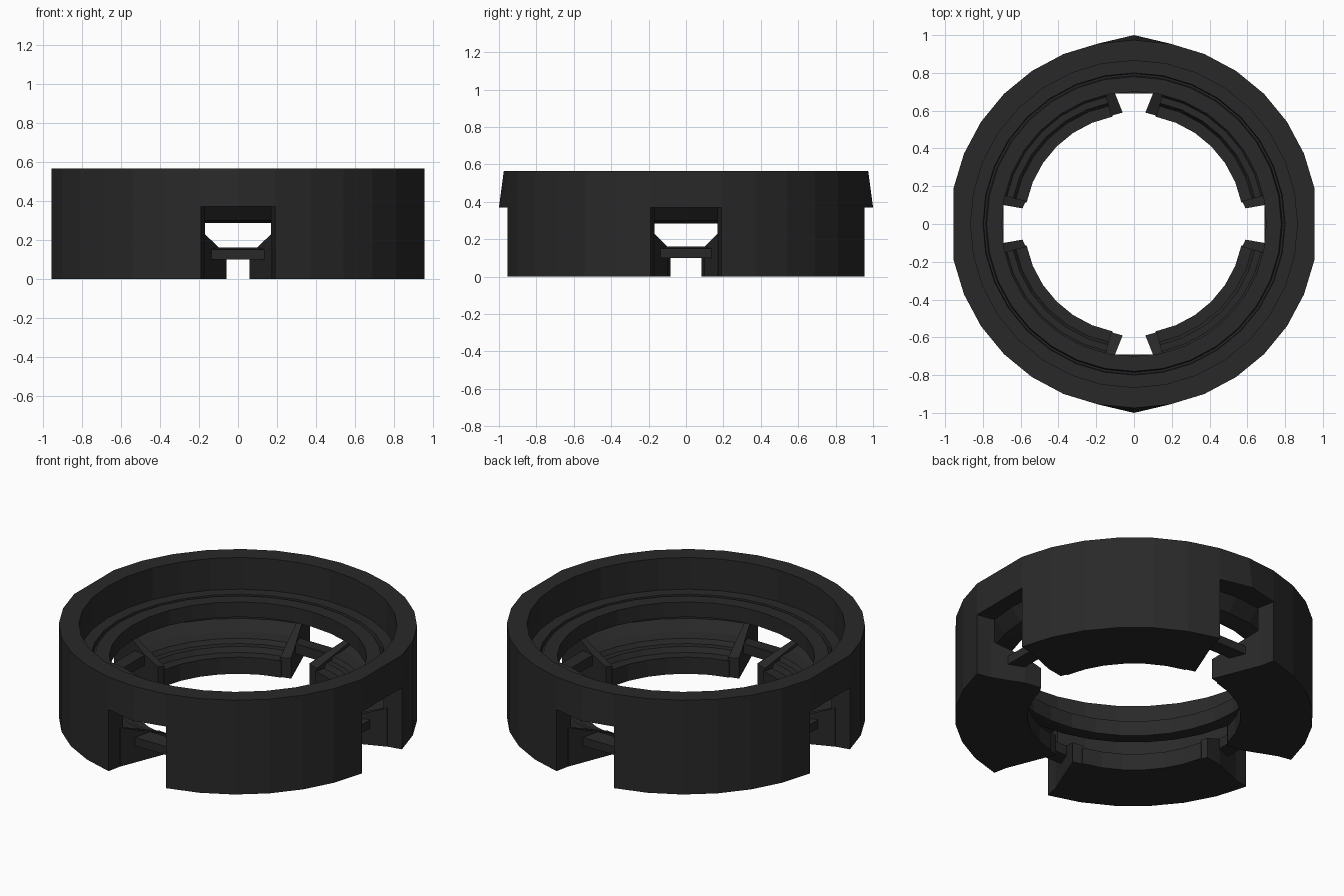
import bpy, bmesh, math

if "Cube" in bpy.data.objects:
    bpy.data.objects.remove(bpy.data.objects["Cube"])

N = 32
STEP = 2 * math.pi / N          # 11.25 degrees per facet

mat = bpy.data.materials.new("dark_plastic")
mat.diffuse_color = (0.022, 0.022, 0.022, 1)
mat.use_nodes = True
mat.node_tree.nodes["Principled BSDF"].inputs["Base Color"].default_value = mat.diffuse_color


def finish(name, bm):
    bmesh.ops.recalc_face_normals(bm, faces=bm.faces)
    me = bpy.data.meshes.new(name)
    bm.to_mesh(me)
    bm.free()
    me.materials.append(mat)
    ob = bpy.data.objects.new(name, me)
    bpy.context.collection.objects.link(ob)
    return ob


def sweep(name, profile, first, count, tweak=None):
    """Sweep a closed (r, z) profile over `count` facets, starting at facet `first`."""
    bm = bmesh.new()
    full = count == N
    rows = []
    for i in range(count if full else count + 1):
        k = first + i
        a = k * STEP
        row = []
        for j, (r, z) in enumerate(profile):
            if tweak:
                r = tweak(k, j, r)
            row.append(bm.verts.new((r * math.cos(a), r * math.sin(a), z)))
        rows.append(row)
    m = len(profile)
    for i in range(count):
        a, b = rows[i], rows[(i + 1) % len(rows)]
        for j in range(m):
            bm.faces.new((a[j], b[j], b[(j + 1) % m], a[(j + 1) % m]))
    if not full:
        bm.faces.new(rows[0])
        bm.faces.new(rows[-1])
    return finish(name, bm)


def prism(name, plan, top, bottom, turn):
    """Extrude a plan of (radius, sideways) points; turn is in quarter turns."""
    bm = bmesh.new()
    c, s = round(math.cos(turn * math.pi / 2)), round(math.sin(turn * math.pi / 2))
    lo, hi = [], []
    for r, t in plan:
        x, y = r * c - t * s, r * s + t * c
        lo.append(bm.verts.new((x, y, bottom)))
        hi.append(bm.verts.new((x, y, top(r))))
    bm.faces.new(lo)
    bm.faces.new(hi)
    for i in range(len(plan)):
        j = (i + 1) % len(plan)
        bm.faces.new((lo[i], lo[j], hi[j], hi[i]))
    return finish(name, bm)


# Continuous upper rim with inner shelf; flattened in x, pulled out in y over the windows
upper = [(0.974, 0.37), (0.974, 0.565), (0.865, 0.565), (0.865, 0.375),
         (0.80, 0.375), (0.796, 0.35), (0.786, 0.35), (0.78, 0.375),
         (0.70, 0.375), (0.70, 0.285), (0.73, 0.285), (0.80, 0.30), (0.865, 0.37)]


def rim_tweak(k, j, r):
    if j < 2 and k in (0, 16):
        return 0.955
    if j == 0 and k in (8, 24):
        return 1.0
    return r


sweep("upper_rim", upper, 0, N, rim_tweak)

# Four lower wall blocks with terraced inner floor
block = [(0.974, 0.0), (0.974, 0.37), (0.865, 0.37), (0.865, 0.20),
         (0.77, 0.165), (0.705, 0.155), (0.69, 0.13), (0.655, 0.13),
         (0.64, 0.10), (0.58, 0.10), (0.58, 0.0)]
for q in range(4):
    sweep(f"lower_block_{q + 1}", block, q * 8 + 1, 6)

# Slanted ribs closing the block ends, and a bridge across each window
for q in range(4):
    tip = 0.083 if q % 2 == 0 else 0.06
    for side in (1, -1):
        plan = [(0.87, 0.172), (0.69, 0.1), (0.59, tip), (0.573, 0.122), (0.87, 0.2)]
        prism(f"end_rib_{q + 1}_{'left' if side > 0 else 'right'}",
              [(r, t * side) for r, t in plan],
              lambda r: 0.23 - (0.865 - r) * 0.39, 0.0, q)
    prism(f"window_bridge_{q + 1}",
          [(0.69, -0.11), (0.78, -0.15), (0.78, 0.15), (0.69, 0.11)],
          lambda r: 0.16 if r < 0.7 else 0.15, 0.10, q)
